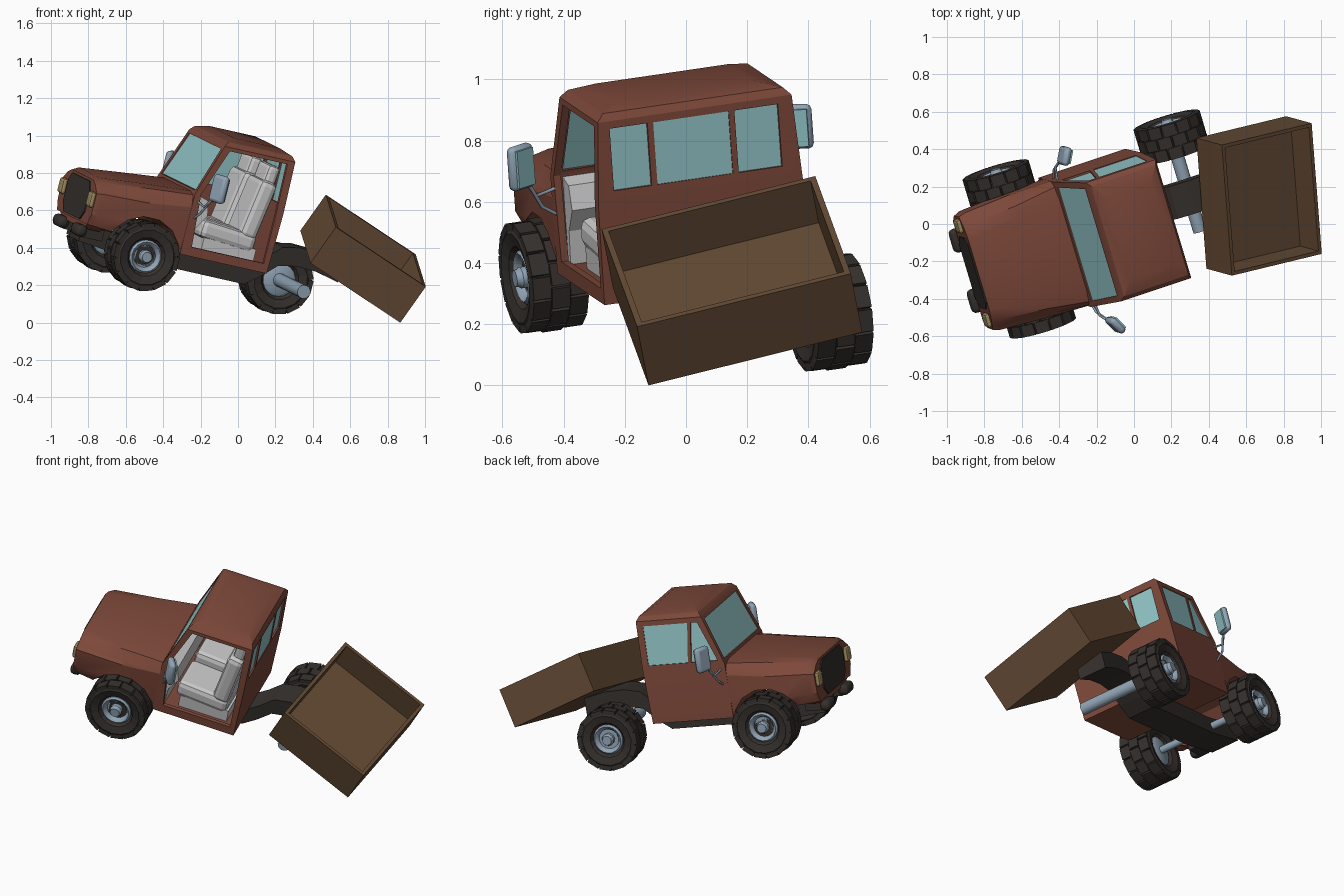
import bpy, bmesh, math
from mathutils import Vector, Matrix

if "Cube" in bpy.data.objects:
    bpy.data.objects.remove(bpy.data.objects["Cube"])


def material(name, col):
    m = bpy.data.materials.new(name)
    m.diffuse_color = (*col, 1)
    m.use_nodes = True
    m.node_tree.nodes["Principled BSDF"].inputs["Base Color"].default_value = m.diffuse_color
    return m


RED = material("red_paint", (0.205, 0.065, 0.042))
WOOD = material("brown_bed", (0.13, 0.07, 0.035))
DARK = material("dark_rubber", (0.036, 0.030, 0.026))
METAL = material("blue_metal", (0.28, 0.37, 0.46))
GLASS = material("window_glass", (0.29, 0.56, 0.58))
LAMP = material("lamp", (0.34, 0.26, 0.11))


def activate(o):
    bpy.ops.object.select_all(action='DESELECT')
    o.select_set(True)
    bpy.context.view_layer.objects.active = o


def finish(name, bm, mat=None, bevel=0, segs=2, smooth=None):
    bmesh.ops.recalc_face_normals(bm, faces=bm.faces)
    me = bpy.data.meshes.new(name)
    bm.to_mesh(me)
    bm.free()
    o = bpy.data.objects.new(name, me)
    bpy.context.collection.objects.link(o)
    if mat:
        me.materials.append(mat)
    if bevel:
        b = o.modifiers.new("bevel", 'BEVEL')
        b.width, b.segments = bevel, segs
    if smooth:
        activate(o)
        bpy.ops.object.shade_smooth_by_angle(angle=math.radians(smooth))
    return o


def loft(name, rings, mat=None, **kw):
    bm = bmesh.new()
    rows = [[bm.verts.new(p) for p in r] for r in rings]
    n = len(rows[0])
    for a, b in zip(rows, rows[1:]):
        for i in range(n):
            bm.faces.new((a[i], a[(i + 1) % n], b[(i + 1) % n], b[i]))
    bm.faces.new(rows[0])
    bm.faces.new(rows[-1])
    return finish(name, bm, mat, **kw)


def prism(name, pts, axis, lo, hi, mat=None, **kw):
    """2D outline pushed along x or y"""
    place = (lambda p, t: (t, p[0], p[1])) if axis == 'x' else (lambda p, t: (p[0], t, p[1]))
    return loft(name, [[place(p, t) for p in pts] for t in (lo, hi)], mat, **kw)


def box(name, c, s, mat=None, rot=0, axis='Y', **kw):
    bm = bmesh.new()
    m = Matrix.Translation(c) @ Matrix.Rotation(rot, 4, axis) @ Matrix.Diagonal((*s, 1))
    bmesh.ops.create_cube(bm, size=1, matrix=m)
    return finish(name, bm, mat, **kw)


def lathe(name, prof, c, mat, n=18, smooth=35):
    """(radius, y) rings turned about the axle direction"""
    rings = [[(c[0] + r * math.cos(2 * math.pi * i / n), c[1] + y,
               c[2] + r * math.sin(2 * math.pi * i / n)) for i in range(n)] for r, y in prof]
    return loft(name, rings, mat, smooth=smooth)


def cut(o, cutter):
    cutter.hide_render = True
    m = o.modifiers.new("cut", 'BOOLEAN')
    m.operation, m.solver, m.object = 'DIFFERENCE', 'EXACT', cutter
    activate(o)
    bpy.ops.object.modifier_apply(modifier=m.name)
    bpy.data.objects.remove(cutter, do_unlink=True)


# cab shell: outer loft, hollowed, with openings. Local frame: x back, y right, z up
def level(z, x0, x1, h):
    return [(x0, -h, z), (x1, -h, z), (x1, h, z), (x0, h, z)]


cab = loft("cab", [level(.05, .18, .68, .352), level(.38, .18, .69, .352), level(.665, .285, .69, .334),
                   level(.69, .305, .675, .31), level(.712, .36, .62, .23)], RED)
cut(cab, loft("cavity", [level(.085, .21, .655, .327), level(.38, .21, .665, .327),
                         level(.665, .313, .665, .308)]))
cut(cab, prism("doorway", [(.235, .1), (.215, .385), (.318, .645), (.65, .645), (.65, .1)], 'y', -.5, -.2))

panes = [("windshield", 'x', .1, .35, [(-.32, .4), (.32, .4), (.3, .645), (-.3, .645)]),
         ("side_window", 'y', .2, .5, [(.405, .4), (.65, .4), (.65, .635), (.375, .635)]),
         ("vent_window", 'y', .2, .5, [(.22, .4), (.385, .4), (.355, .635), (.315, .635)])]
for nm, a, b in (("left", -.295, -.165), ("middle", -.145, .115), ("right", .135, .285)):
    panes.append((nm + "_rear_window", 'x', .6, .8, [(a, .43), (b, .43), (b, .64), (a, .64)]))
for nm, axis, lo, hi, pts in panes:
    cut(cab, prism("opening", pts, axis, lo, hi))
    bm = bmesh.new()
    vs = []
    for p, z in pts:
        if nm == "windshield":
            q = (.192 + .37 * (z - .38), p, z)
        elif axis == 'x':
            q = (.68, p, z)
        else:
            q = (p, .342 - .063 * (z - .38), z)
        vs.append(bm.verts.new(q))
    bm.faces.new(vs)
    g = finish(nm, bm, GLASS)
    g.modifiers.new("thickness", 'SOLIDIFY').thickness = .006


# hood and fenders with wheel arches
def hood_ring(x, half):
    return [(x, y, z) for y, z in half] + [(x, -y, z) for y, z in reversed(half)]


hood = loft("hood", [
    hood_ring(-.345, [(.28, .09), (.315, .15), (.318, .265), (.295, .28), (.26, .305), (.2, .325)]),
    hood_ring(-.31, [(.30, .09), (.33, .15), (.33, .27), (.305, .285), (.27, .325), (.2, .343)]),
    hood_ring(-.05, [(.32, .07), (.347, .15), (.347, .28), (.325, .3), (.29, .352), (.22, .368)]),
    hood_ring(.2, [(.345, .05), (.352, .15), (.352, .31), (.345, .345), (.325, .375), (.26, .388)])], RED)
cut(hood, lathe("arch", [(.208, -.6), (.208, .6)], (-.022, 0, 0), None, 14))
for o in (cab, hood):
    activate(o)
    bpy.ops.object.shade_smooth_by_angle(angle=math.radians(25))

# front end
prism("grille", [(-.15, .1), (.15, .1), (.2, .15), (.2, .27), (.16, .312), (-.16, .312), (-.2, .27), (-.2, .15)],
      'x', -.352, -.32, DARK)
prism("front_valance", [(-.27, .1), (-.2, .06), (.2, .06), (.27, .1)], 'x', -.335, -.24, RED)
for s, nm in ((-1, "left"), (1, "right")):
    box(nm + "_headlight", (-.342, s * .265, .225), (.05, .075, .085), LAMP, bevel=.014)
    box(nm + "_bumper_pad", (-.345, s * .17, .045), (.065, .13, .065), DARK, bevel=.026, segs=3, smooth=40)
    box(nm + "_pad_bracket", (-.27, s * .15, .04), (.13, .05, .06), DARK)
    # mirror swept back at its outer edge, and arms
    turn = -s * math.radians(28)
    box(nm + "_mirror", (.265, s * .477, .445), (.04, .1, .15), METAL, turn, 'Z', bevel=.018, smooth=40)
    box(nm + "_mirror_glass", (.283, s * .468, .445), (.012, .075, .125), GLASS, turn, 'Z')
    for k, pts in enumerate(([(.21, .34, .25), (.22, .40, .29), (.255, .455, .39)],
                             [(.21, .34, .345), (.225, .42, .33), (.255, .46, .39)])):
        cu = bpy.data.curves.new("arm", 'CURVE')
        cu.dimensions, cu.bevel_depth, cu.bevel_resolution, cu.use_fill_caps = '3D', .0065, 1, True
        sp = cu.splines.new('POLY')
        sp.points.add(2)
        for p, q in zip(sp.points, pts):
            p.co = (q[0], s * q[1], q[2], 1)
        arm = bpy.data.objects.new(f"{nm}_mirror_arm_{k + 1}", cu)
        cu.materials.append(METAL)
        bpy.context.collection.objects.link(arm)
        activate(arm)
        bpy.ops.object.convert(target='MESH')
    # seats
    y = s * .165
    box(nm + "_seat_base", (.46, y, .12), (.3, .25, .08))
    box(nm + "_seat_cushion", (.44, y, .195), (.32, .27, .1), rot=.08, bevel=.03)
    box(nm + "_seat_back", (.57, y, .365), (.1, .27, .33), rot=.16, bevel=.03)
    box(nm + "_headrest", (.605, y, .56), (.07, .2, .11), rot=.12, bevel=.022)
prism("dashboard", [(.2, .38), (.27, .36), (.29, .28), (.24, .2), (.23, .08), (.2, .08)], 'y', -.32, .32)

# the body sits slightly to the left of the chassis
for o in bpy.data.objects:
    o.data.transform(Matrix.Translation((0, -.013, 0)))

# central chassis beam, stepping up over the rear axle
path = [(-.3, .03), (.0, .0), (.66, 0), (.74, .06), (.82, .135), (.92, .155), (1.04, .15), (1.17, .12)]
prism("chassis_beam", [(x, z + .05) for x, z in path] + [(x, z - .052) for x, z in reversed(path)],
      'y', -.09, .09, DARK)

# axles
lathe("front_axle", [(.022, -.35), (.022, .35)], (-.022, 0, 0), METAL, 12)
lathe("rear_axle", [(.037, -.22), (.037, .24), (.055, .25), (.055, .3)], (.955, 0, -.012), METAL, 14)


# wheels: tyre with tread blocks, dished rim, hub
def wheel(nm, c, s):
    def f(prof):
        return [(r, s * y) for r, y in prof]
    lathe(nm + "_tire", f([(.085, -.055), (.105, -.085), (.15, -.098), (.172, -.085), (.178, -.04), (.178, .04),
                           (.172, .085), (.15, .098), (.105, .085), (.085, .055)]), c, DARK, 16, None)
    bm = bmesh.new()
    n = 14
    for row, y in enumerate((-.064, 0, .064)):
        for i in range(n):
            a = 2 * math.pi * (i + .5 * (row % 2)) / n
            m = (Matrix.Translation(c) @ Matrix.Rotation(a, 4, 'Y') @
                 Matrix.Translation((.171 if row == 1 else .168, y, 0)) @ Matrix.Diagonal((.026, .061, .073, 1)))
            bmesh.ops.create_cube(bm, size=1, matrix=m)
    finish(nm + "_tread", bm, DARK)
    lathe(nm + "_rim", f([(.075, -.08), (.09, -.07), (.09, .07), (.08, .08), (.068, .072), (.06, .055)]), c, METAL)
    lathe(nm + "_hub", f([(.036, .05), (.036, .08), (.03, .088), (.028, .1)]), c, METAL, 12)


wheel("front_left_wheel", Vector((-.022, -.35, 0)), -1)
wheel("front_right_wheel", Vector((-.022, .35, 0)), 1)
wheel("rear_right_wheel", Vector((.955, .312, -.012)), 1)


def frame(ex, ey, origin):
    ex = Vector(ex).normalized()
    ey = Vector(ey)
    ey = (ey - ex * ey.dot(ex)).normalized()
    m = Matrix((ex, ey, ex.cross(ey))).transposed().to_4x4()
    m.translation = origin
    return m


# tilt the whole truck into its resting pose
M = frame((.93, .31, -.21), (-.29, .945, .14), (-.61, -.13, .415))
for o in bpy.data.objects:
    o.data.transform(M)

# loose cargo bed: open box in its own tilt
bm = bmesh.new()
bmesh.ops.create_cube(bm, size=1, matrix=Matrix.Translation((0, 0, -.119)) @ Matrix.Diagonal((.588, .722, .238, 1)))
top = max(bm.faces, key=lambda q: q.calc_center_median().z)
bmesh.ops.inset_region(bm, faces=[top], thickness=.028)
r = bmesh.ops.extrude_discrete_faces(bm, faces=[top])
bmesh.ops.translate(bm, verts=r['faces'][0].verts, vec=(0, 0, -.17))
bed = finish("cargo_bed", bm, WOOD)
bed.data.transform(frame((.475, .115, -.315), (-.065, .69, .18), (.72, .128, .446)))

# settle on the ground and centre
pts = [v.co for o in bpy.data.objects for v in o.data.vertices]
lo = [min(p[i] for p in pts) for i in range(3)]
hi = [max(p[i] for p in pts) for i in range(3)]
shift = Matrix.Translation((-(lo[0] + hi[0]) / 2, -(lo[1] + hi[1]) / 2, -lo[2]))
for o in bpy.data.objects:
    o.data.transform(shift)
